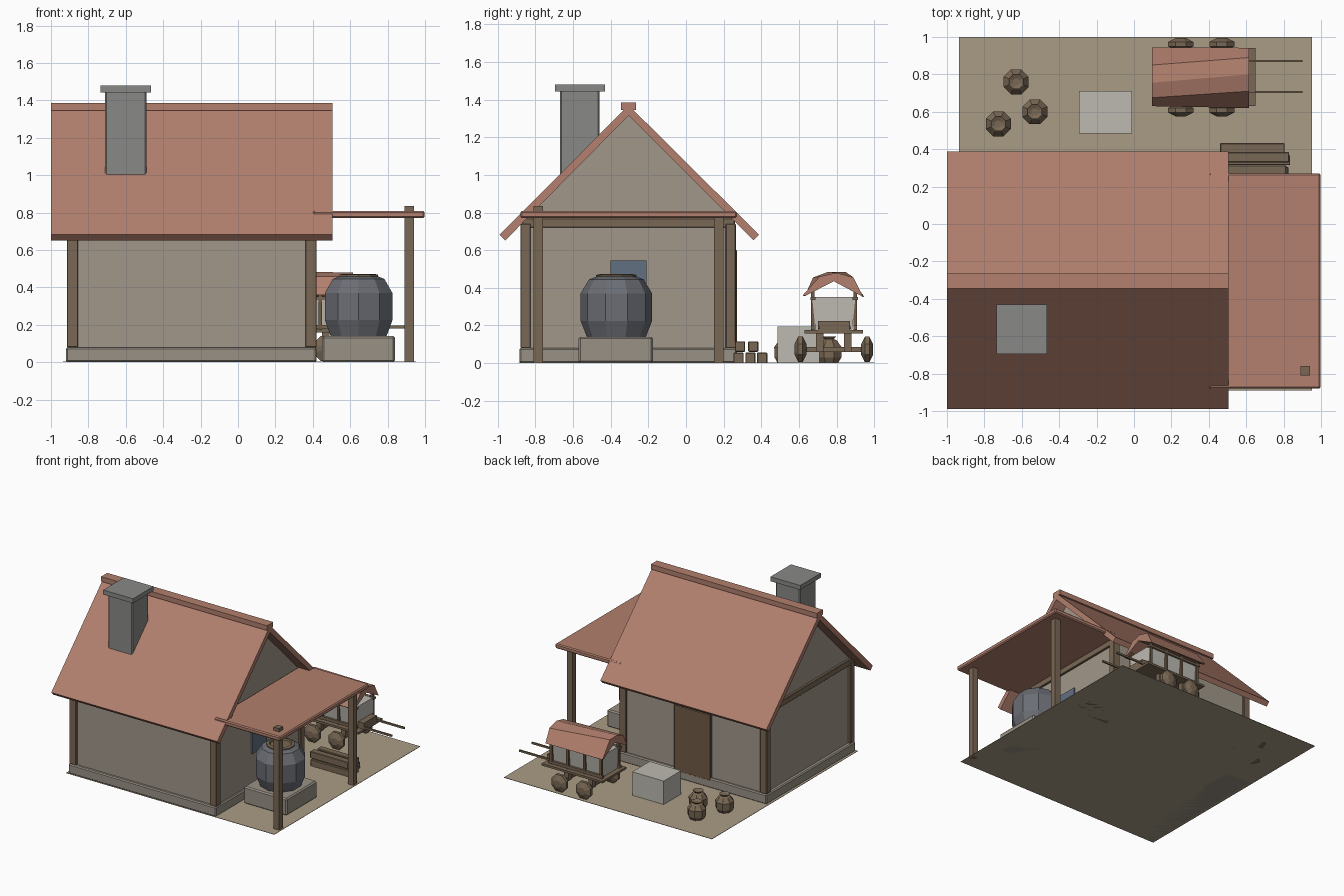
import bpy, bmesh
from math import sin, cos, pi

if "Cube" in bpy.data.objects:
    bpy.data.objects.remove(bpy.data.objects["Cube"])


def mat(name, r, g, b):
    m = bpy.data.materials.new(name)
    m.diffuse_color = (r, g, b, 1)
    m.use_nodes = True
    m.node_tree.nodes["Principled BSDF"].inputs["Base Color"].default_value = m.diffuse_color
    return m


TILE = mat("clay_tile", .445, .215, .155)
WOOD = mat("wood", .195, .14, .09)
DARK = mat("dark_wood", .16, .105, .06)
WALL = mat("plaster", .355, .31, .255)
STONE = mat("stone", .32, .285, .235)
GREY = mat("grey_stone", .25, .25, .24)
EARTH = mat("earth", .40, .335, .235)
IRON = mat("iron", .147, .153, .175)
GLASS = mat("glass", .12, .16, .22)
PALE = mat("pale_canvas", .51, .49, .44)


def finish(name, bm, m):
    bmesh.ops.recalc_face_normals(bm, faces=bm.faces)
    me = bpy.data.meshes.new(name)
    bm.to_mesh(me)
    bm.free()
    me.materials.append(m)
    ob = bpy.data.objects.new(name, me)
    bpy.context.collection.objects.link(ob)
    return ob


def box(name, x, y, z, m, bevel=0, taper=1):
    """Box from (min, max) ranges; taper scales the bottom in y."""
    bm = bmesh.new()
    bmesh.ops.create_cube(bm, size=1)
    for v in bm.verts:
        k = taper if v.co.z < 0 else 1
        v.co = (sum(x) / 2 + v.co.x * (x[1] - x[0]),
                sum(y) / 2 + v.co.y * (y[1] - y[0]) * k,
                sum(z) / 2 + v.co.z * (z[1] - z[0]))
    if bevel:
        bmesh.ops.bevel(bm, geom=bm.edges[:], offset=bevel, segments=1, affect='EDGES')
    return finish(name, bm, m)


def loft_x(name, start, x0, x1, m, end=None):
    """Closed (y, z) profile run along x, optionally changing to another one."""
    bm = bmesh.new()
    a = [bm.verts.new((x0, y, z)) for y, z in start]
    b = [bm.verts.new((x1, y, z)) for y, z in end or start]
    bm.faces.new(a)
    bm.faces.new(b)
    for i in range(len(a)):
        j = (i + 1) % len(a)
        bm.faces.new((a[i], a[j], b[j], b[i]))
    return finish(name, bm, m)


def lathe(name, profile, center, n, m, axis='Z'):
    """(radius, height) profile turned round z or y, ends capped."""
    bm = bmesh.new()
    rings = []
    for r, h in profile:
        ring = []
        for i in range(n):
            a = 2 * pi * (i + .5) / n
            p = (r * cos(a), r * sin(a), h) if axis == 'Z' else (r * cos(a), h, r * sin(a))
            ring.append(bm.verts.new([p[k] + center[k] for k in range(3)]))
        rings.append(ring)
    for a, b in zip(rings, rings[1:]):
        for i in range(n):
            j = (i + 1) % n
            bm.faces.new((a[i], a[j], b[j], b[i]))
    bm.faces.new(rings[0])
    bm.faces.new(rings[-1])
    return finish(name, bm, m)


# Yard and house shell
box("yard", (-.935, .952), (-.89, 1), (0, .003), EARTH)
box("plinth", (-.92, .42), (-.885, .27), (0, .08), STONE, .008)
loft_x("house_walls", [(-.86, .07), (.25, .07), (.25, .765), (-.305, 1.32), (-.86, .765)],
       -.89, .40, WALL)
for i, x in enumerate((-.915, .36)):
    for j, y in enumerate((-.88, .21)):
        box(f"corner_post_{i}{j}", (x, x + .06), (y, y + .055), (.08, .74), WOOD, .004)
for i, x in enumerate((-.91, .37)):
    box(f"gable_tie_beam_{i}", (x, x + .045), (-.87, .26), (.72, .77), WOOD, .004)

# Main roof
loft_x("main_roof", [(-.99, .682), (-.305, 1.37), (.388, .682), (.358, .652), (-.305, 1.315), (-.96, .652)],
       -1, .505, TILE)
box("ridge_cap", (-1, .505), (-.345, -.265), (1.345, 1.385), TILE)

# Chimney
box("chimney", (-.71, -.49), (-.67, -.46), (.95, 1.45), GREY, .008)
box("chimney_cap", (-.735, -.465), (-.695, -.43), (1.443, 1.48), GREY)

# Door and window
box("door", (-.41, -.08), (.24, .272), (.06, .60), DARK, .004)
box("window", (.39, .412), (-.40, -.21), (.33, .545), GLASS)

# Side porch
box("porch_roof", (.40, .998), (-.88, .27), (.77, .808), TILE, .008)
box("porch_post_front", (.89, .94), (-.81, -.76), (0, .835), WOOD)
box("porch_post_back", (.89, .94), (.15, .20), (0, .78), WOOD)

# Cauldron on its stone block
box("cauldron_block", (.45, .84), (-.57, -.175), (0, .14), STONE, .01)
lathe("cauldron", [(.155, .135), (.19, .225), (.19, .37), (.145, .445), (.10, .462), (.075, .455), (.07, .44)],
      (.645, -.37, 0), 10, IRON)
lathe("cauldron_rim", [(.085, .452), (.108, .452), (.108, .468), (.085, .473), (.08, .46)],
      (.645, -.37, 0), 10, WOOD)

# Stacked timbers
for i, (x, y, z) in enumerate([(.48, .252, 0), (.49, .315, 0), (.46, .378, 0),
                               (.47, .26, .06), (.485, .33, .06)]):
    box(f"timber_{i}", (x, x + .345), (y, y + .054), (z, z + .056), WOOD, .004)

# Crate and tied sacks
box("crate", (-.295, -.01), (.485, .71), (0, .195), PALE)
for i, (x, y) in enumerate([(-.63, .76), (-.725, .535), (-.53, .60)]):
    lathe(f"sack_{i}", [(.052, 0), (.07, .03), (.072, .085), (.045, .12), (.028, .128), (.042, .142), (.02, .132)],
          (x, y, 0), 8, WOOD)

# Covered cart: deck, body, posts and rails
box("cart_deck", (.10, .65), (.63, .94), (.158, .175), WOOD)
box("cart_body", (.14, .60), (.67, .90), (.175, .35), PALE, taper=.85)
for j, y in enumerate((.665, .89)):
    for i in range(4):
        x = .13 + i * .15
        box(f"cart_post_{j}{i}", (x, x + .02), (y, y + .018), (.175, .385), DARK)
    box(f"cart_top_rail_{j}", (.12, .61), (y - .005, y + .023), (.335, .352), WOOD)
    box(f"cart_low_rail_{j}", (.12, .61), (y, y + .018), (.178, .20), WOOD)
box("cart_bench", (.59, .65), (.70, .87), (.175, .225), WOOD)

# Cart cover: slightly crooked folded shell
inner = [(.925, .36), (.785, .435), (.64, .36)]
loft_x("cart_cover", [(.63, .355), (.675, .455), (.755, .485), (.85, .483), (.945, .355)] + inner, .095, .615, TILE,
       [(.62, .36), (.71, .46), (.80, .48), (.89, .455), (.942, .35)] + inner)

# Wheels, axles and pulling shafts
for i, x in enumerate((.25, .47)):
    box(f"axle_{i}", (x - .012, x + .012), (.60, .96), (.06, .085), WOOD)
    for j, y in enumerate((.608, .962)):
        box(f"axle_support_{i}{j}", (x - .02, x + .02), (.69 + j * .15, .73 + j * .15), (.06, .16), WOOD)
        lathe(f"wheel_{i}{j}", [(.03, -.032), (.073, -.012), (.073, .012), (.03, .032)],
              (x, y, .073), 8, WOOD, 'Y')
for j, y in enumerate((.70, .865)):
    box(f"shaft_{j}", (.60, .90), (y, y + .012), (.18, .195), WOOD)
